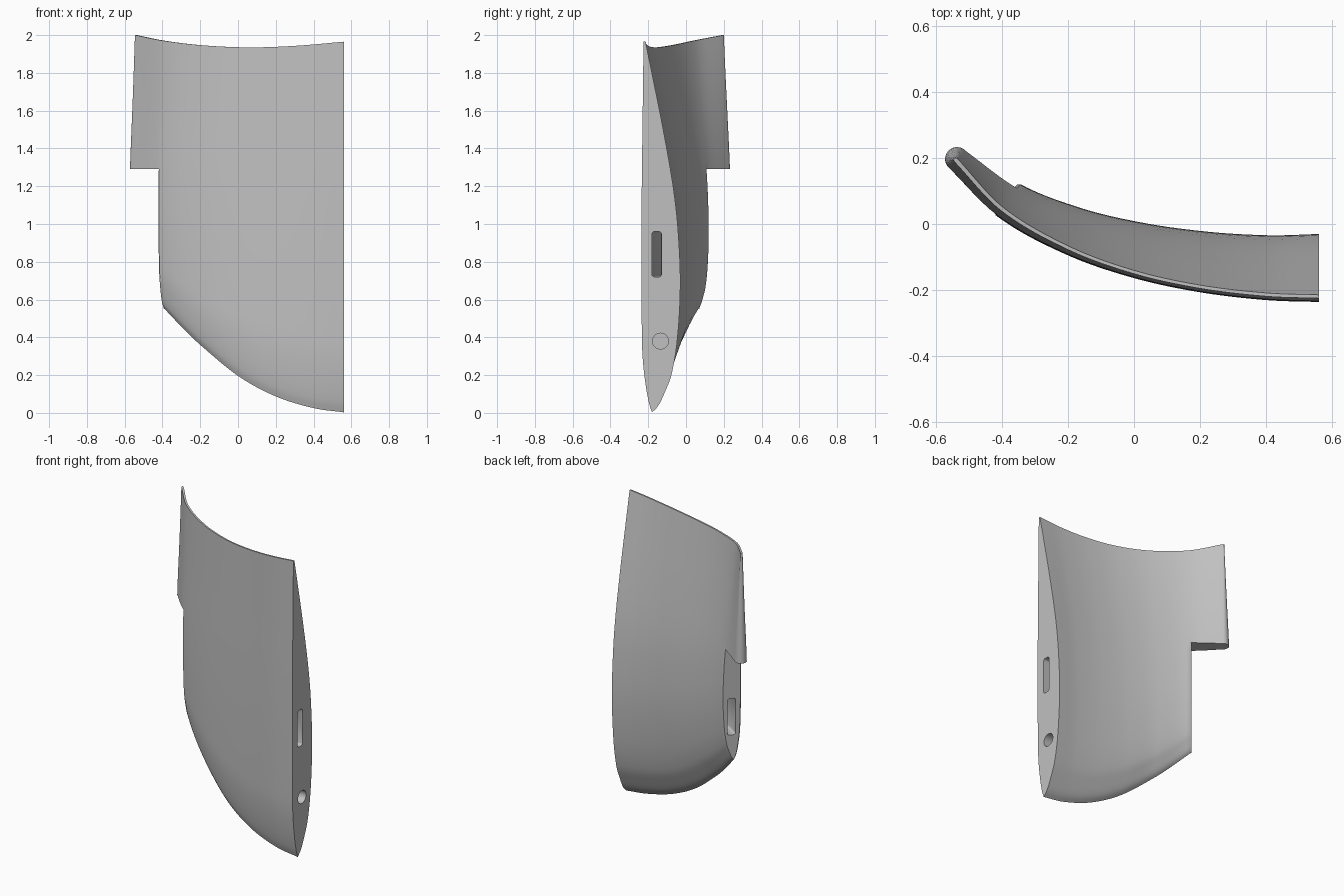
import bpy, bmesh, math
from mathutils import Vector

cube = bpy.data.objects.get("Cube")
if cube:
    bpy.data.objects.remove(cube)

grey = bpy.data.materials.new("plain grey")
grey.use_nodes = True
colour = (0.53, 0.53, 0.53, 1)
grey.diffuse_color = colour
grey.node_tree.nodes["Principled BSDF"].inputs["Base Color"].default_value = colour


def curve(points):
    """Smooth function through (position, value) points."""
    pts = sorted(points)
    n = len(pts)

    def slope(i):
        a, b = pts[max(i - 1, 0)], pts[min(i + 1, n - 1)]
        return (b[1] - a[1]) / (b[0] - a[0])

    def f(x):
        x = min(max(x, pts[0][0]), pts[-1][0])
        i = 0
        while i < n - 2 and x > pts[i + 1][0]:
            i += 1
        (xa, ya), (xb, yb) = pts[i], pts[i + 1]
        h = xb - xa
        t = (x - xa) / h
        return (ya * (1 + 2 * t) * (1 - t) ** 2 + yb * t * t * (3 - 2 * t)
                + h * t * (1 - t) * (slope(i) * (1 - t) - slope(i + 1) * t))
    return f


RIGHT, STEP, TIP, STEP_Z = 0.56, -0.4, -0.535, 1.29

# Plan curve, outline and thickness along the blade
spine = curve([(RIGHT, -.22), (.4, -.214), (.2, -.19), (0, -.145), (-.2, -.07),
               (STEP, .05), (TIP, .197)])
top_z = curve([(RIGHT, 1.965), (.3, 1.943), (.05, 1.935), (-.2, 1.947), (STEP, 1.972), (TIP, 2)])
bottom_z = curve([(RIGHT, .003), (.4, .025), (.2, .085), (0, .19), (-.2, .35), (-.3, .445), (STEP, .55)])
front_depth = curve([(RIGHT, .016), (0, .018), (STEP, .03), (TIP, .04)])
back_depth = curve([(RIGHT, .19), (0, .152), (STEP, .09), (TIP, .042)])

# Foil section, from the rounded nose at the bottom to the thin top
back_shape = curve([(0, .21), (.012, .34), (.025, .43), (.05, .55), (.1, .75), (.2, .92), (.35, 1),
                    (.5, .93), (.61, .8), (.76, .53), (.92, .2), (1, .03)])
front_shape = curve([(0, 0), (.025, .4), (.1, .65), (.2, .85), (.4, 1), (.6, .9), (.8, .6), (1, .3)])


def frame(x):
    """Point on the spine, direction to the tip and direction to the back."""
    e = .01
    s = (spine(x + e) - spine(x - e)) / (min(x + e, RIGHT) - max(x - e, TIP))
    s *= min(1, max(0, (RIGHT - x) / .1))
    tangent = Vector((-1, -s, 0)).normalized()
    return Vector((x, spine(x), 0)), tangent, Vector((-tangent.y, tangent.x, 0)) * -1


def offsets(x, z):
    lo, hi = bottom_z(x), top_z(x)
    w = (z - lo * ((hi - z) / (hi - lo)) ** 2) / hi
    nose = .21 * back_depth(x) * max(0, 1 - w / .2) ** 2
    return nose - front_depth(x) * front_shape(w), back_depth(x) * back_shape(w)


LOW, HIGH = 32, 18


def levels(x):
    lo, hi = bottom_z(x), top_z(x)
    low = [lo + (STEP_Z - lo) * (j / LOW) ** 2 for j in range(LOW)]
    return low + [STEP_Z + (hi - STEP_Z) * j / HIGH for j in range(HIGH + 1)]


bm = bmesh.new()


def station(x, angle=0.0):
    """Front and back columns of vertices; angle rounds off the tip."""
    p, t, n = frame(x)
    cols = ([], [])
    for z in levels(x):
        f, b = offsets(x, z)
        mid, r = (f + b) / 2, (b - f) / 2
        for col, sign in zip(cols, (-1, 1)):
            pos = p + n * (mid + sign * r * math.cos(angle)) + t * r * math.sin(angle)
            col.append(bm.verts.new((pos.x, pos.y, z)))
    return cols


BODY, TAB, ROUND = 48, 8, 8
stations = [station(RIGHT + (STEP - RIGHT) * i / BODY) for i in range(BODY + 1)]
stations += [station(STEP + (TIP - STEP) * i / TAB) for i in range(1, TAB + 1)]
stations += [station(TIP, math.pi / 2 * i / ROUND) for i in range(1, ROUND + 1)]

# Skin: body columns run full height, tab columns only above the step
for i, (a, b) in enumerate(zip(stations, stations[1:])):
    first = 0 if i < BODY else LOW
    for j in range(first, LOW + HIGH):
        for k in (0, 1):
            bm.faces.new((a[k][j], b[k][j], b[k][j + 1], a[k][j + 1]))
    bm.faces.new((a[0][-1], b[0][-1], b[1][-1], a[1][-1]))
    if i >= BODY:
        bm.faces.new((a[0][LOW], b[0][LOW], b[1][LOW], a[1][LOW]))


def end_cap(cols, count):
    f, b = cols
    return [bm.faces.new((f[j], f[j + 1], b[j + 1], b[j])) for j in range(count)]


end_cap(stations[0], LOW + HIGH)
step_face = end_cap(stations[BODY], LOW)
bmesh.ops.remove_doubles(bm, verts=bm.verts, dist=1e-5)
bmesh.ops.recalc_face_normals(bm, faces=bm.faces)

# Slightly raised pad on the end below the tab
step_face = [f for f in step_face if f.is_valid]
bmesh.ops.inset_region(bm, faces=step_face, thickness=.006, depth=.008, use_even_offset=True)
bmesh.ops.delete(bm, geom=[v for v in bm.verts if not v.link_faces], context="VERTS")


def make_object(name, mesh_data):
    mesh = bpy.data.meshes.new(name)
    mesh_data.to_mesh(mesh)
    mesh_data.free()
    mesh.materials.append(grey)
    obj = bpy.data.objects.new(name, mesh)
    bpy.context.collection.objects.link(obj)
    return obj


blade = make_object("curved_blade", bm)

# Slot cutter: rounded bar following the blade from end to end
bm = bmesh.new()
rings = []
for i in range(25):
    u = i / 24
    x = RIGHT + (STEP - RIGHT) * u
    p, t, n = frame(x)
    p += n * (.065 - .035 * u) + t * (-.05 if i == 0 else .05 if i == 24 else 0)
    ring = []
    for k in range(16):
        a = math.tau * (k + .5) / 16
        side = .011 * math.copysign(1, math.cos(a)) + .014 * math.cos(a)
        up = .106 * math.copysign(1, math.sin(a)) + .014 * math.sin(a)
        ring.append(bm.verts.new(p + n * side + Vector((0, 0, .84 + up))))
    rings.append(ring)
for a, b in zip(rings, rings[1:]):
    for k in range(16):
        bm.faces.new((a[k], a[k - 1], b[k - 1], b[k]))
bm.faces.new(rings[0])
bm.faces.new(rings[-1])
bmesh.ops.recalc_face_normals(bm, faces=bm.faces)
slot = make_object("slot_cutter", bm)

# Round pin hole cutter
bpy.ops.mesh.primitive_cylinder_add(vertices=32, radius=.042, depth=.2,
                                    location=(RIGHT, -.135, .38), rotation=(0, math.pi / 2, 0))
hole = bpy.context.object
hole.name = "pin_hole_cutter"
hole.data.materials.append(grey)

bpy.ops.object.select_all(action="DESELECT")
bpy.context.view_layer.objects.active = blade
blade.select_set(True)
for cutter in (slot, hole):
    cutter.hide_render = True
    mod = blade.modifiers.new("cut", "BOOLEAN")
    mod.operation, mod.solver, mod.object = "DIFFERENCE", "EXACT", cutter
    bpy.ops.object.modifier_apply(modifier=mod.name)
    bpy.data.objects.remove(cutter)
bpy.ops.object.shade_smooth_by_angle(angle=math.radians(35))
